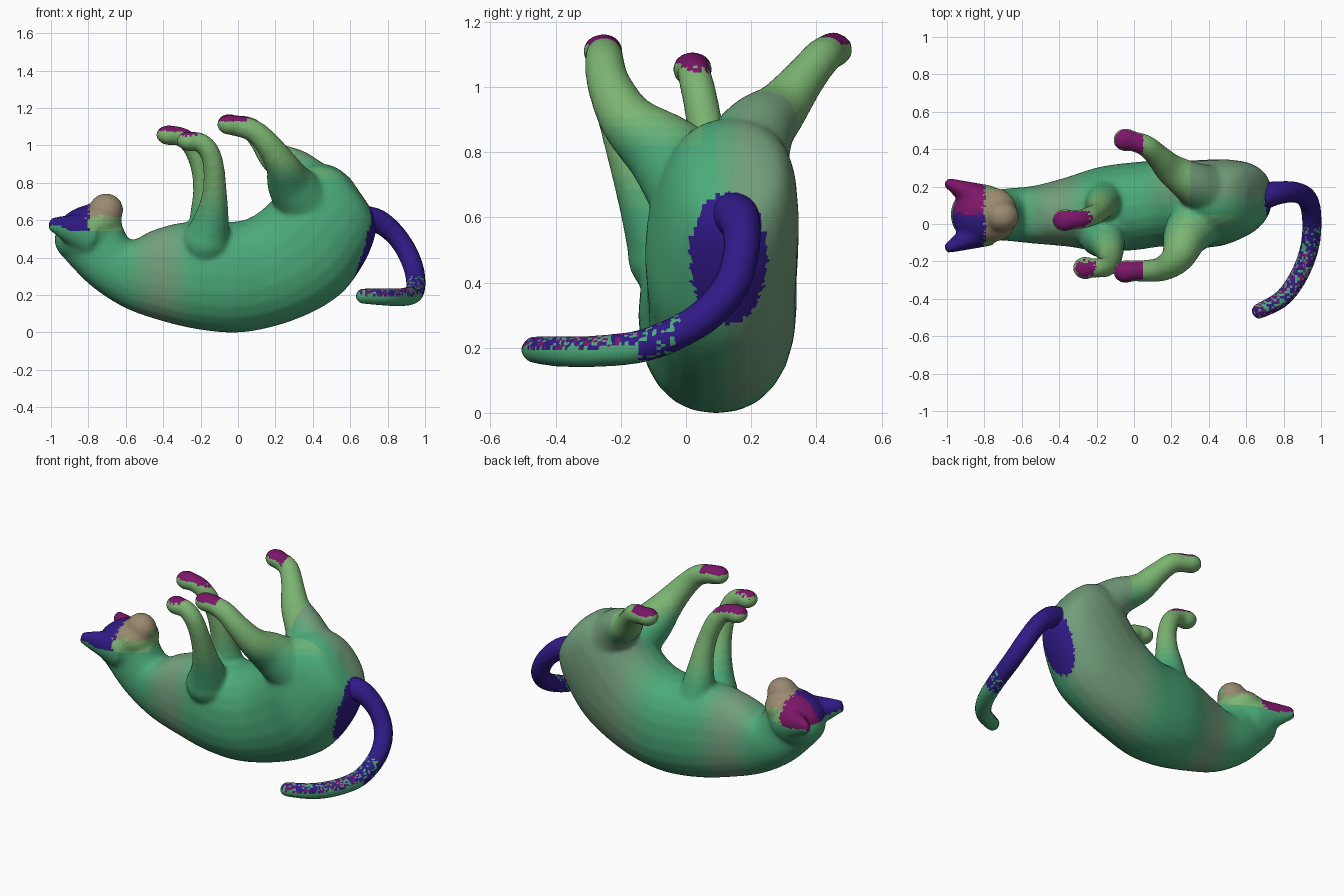
import bpy, bmesh, math, random
from mathutils import Vector, Matrix

if "Cube" in bpy.data.objects:
    bpy.data.objects.remove(bpy.data.objects["Cube"])

random.seed(4)
SIDES = 24


def spline(rows, steps=5):
    """Smooth curve through rows of numbers (Catmull-Rom)."""
    out = []
    for i in range(len(rows) - 1):
        quad = (rows[max(i - 1, 0)], rows[i], rows[i + 1], rows[min(i + 2, len(rows) - 1)])
        for s in range(steps):
            t = s / steps
            out.append([0.5 * (2 * b + (c - a) * t + (2 * a - 5 * b + 4 * c - d) * t * t
                               + (3 * b - a - 3 * c + d) * t ** 3) for a, b, c, d in zip(*quad)])
    return out + [list(rows[-1])]


def loft(bm, rings, power=1.0):
    """Closed skin over rings (centre, axis_u, axis_v); power < 1 is boxier."""
    def soft(x):
        return math.copysign(abs(x) ** power, x)
    loops = []
    for c, u, v in rings:
        angles = [2 * math.pi * k / SIDES for k in range(SIDES)]
        loops.append([bm.verts.new(c + u * soft(math.cos(a)) + v * soft(math.sin(a))) for a in angles])
    faces = [bm.faces.new(loops[0][::-1]), bm.faces.new(loops[-1])]
    for a, b in zip(loops, loops[1:]):
        for k in range(SIDES):
            j = (k + 1) % SIDES
            faces.append(bm.faces.new((a[k], a[j], b[j], b[k])))
    bmesh.ops.recalc_face_normals(bm, faces=faces)


def ball(bm, centre, size, tilt=0):
    m = Matrix.Translation(centre) @ Matrix.Rotation(tilt, 4, 'Y') @ Matrix.Diagonal((*size, 1))
    bmesh.ops.create_icosphere(bm, subdivisions=3, radius=1, matrix=m)


def limb(bm, rows):
    """Tapering tube through rows of x, y, z, radius with round ends."""
    pts = spline(rows)
    pos = [Vector(p[:3]) for p in pts]
    ref, rings = Vector((0.1, 1, 0.2)), []
    for i, p in enumerate(pos):
        t = (pos[min(i + 1, len(pos) - 1)] - pos[max(i - 1, 0)]).normalized()
        ref = (ref - t * ref.dot(t)).normalized()
        rings.append((p, ref * pts[i][3], t.cross(ref) * pts[i][3]))
    loft(bm, rings)
    for p in (pts[0], pts[-1]):
        ball(bm, p[:3], [p[3]] * 3)


COLOURS = {"green": (0.07, 0.40, 0.19), "grey_green": (0.17, 0.34, 0.20), "lime": (0.20, 0.46, 0.17),
           "indigo": (0.03, 0.01, 0.24), "magenta": (0.20, 0.008, 0.14), "tan": (0.32, 0.25, 0.16)}
# In-between tones for soft borders
for end in ("grey_green", "lime"):
    for k in (1, 2, 3):
        COLOURS[f"{end}_{k}"] = [a + (b - a) * k / 4 for a, b in zip(COLOURS["green"], COLOURS[end])]
NAMES = list(COLOURS)
MATS = []
for name, rgb in COLOURS.items():
    MATS.append(bpy.data.materials.new(name))
    MATS[-1].diffuse_color = (*rgb, 1)


def blend(end, t):
    k = max(0, min(4, round(t * 4)))
    return "green" if k == 0 else end if k == 4 else f"{end}_{k}"


def finish(name, bm, voxel, smooth, colour):
    """Fuse overlapping forms into one soft skin, then colour the patches."""
    raw = bpy.data.meshes.new(name + "_raw")
    bm.to_mesh(raw)
    bm.free()
    obj = bpy.data.objects.new(name, raw)
    bpy.context.collection.objects.link(obj)
    r = obj.modifiers.new("fuse", 'REMESH')
    r.mode, r.voxel_size = 'VOXEL', voxel
    s = obj.modifiers.new("soften", 'SMOOTH')
    s.factor, s.iterations = 0.5, smooth
    deps = bpy.context.evaluated_depsgraph_get()
    mesh = bpy.data.meshes.new_from_object(obj.evaluated_get(deps))
    obj.modifiers.clear()
    obj.data = mesh
    mesh.materials.clear()
    for m in MATS:
        mesh.materials.append(m)
    for f in mesh.polygons:
        f.material_index = NAMES.index(colour(f.center, f.normal))
        f.use_smooth = True
    return obj


# Torso: back point x,z / belly point x,z / centre y / half width
torso = [(-.92, .38, -.62, .57, .045, .13), (-.78, .24, -.57, .49, .05, .14),
         (-.60, .125, -.46, .54, .05, .155), (-.40, .055, -.32, .58, .065, .185),
         (-.20, .01, -.17, .59, .08, .225), (0, -.005, 0, .59, .095, .235),
         (.20, .03, .10, .63, .11, .23), (.40, .105, .19, .71, .11, .23),
         (.56, .21, .26, .80, .11, .235), (.67, .36, .33, .87, .125, .22),
         (.73, .50, .42, .90, .14, .19), (.735, .60, .52, .88, .15, .14),
         (.69, .69, .60, .82, .16, .06)]
bm = bmesh.new()
rings = []
for bx, bz, tx, tz, y, w in spline(torso):
    back, belly = Vector((bx, y, bz)), Vector((tx, y, tz))
    rings.append(((back + belly) / 2, (belly - back) / 2, Vector((0, w, 0))))
loft(bm, rings, .9)

# Head: skull, sloping face, cheeks, muzzle
ball(bm, (-.81, .05, .51), (.175, .16, .14), -.3)
ball(bm, (-.815, .045, .585), (.165, .14, .088), -.36)
ball(bm, (-.745, .05, .585), (.125, .145, .10))
ball(bm, (-.705, .04, .65), (.092, .085, .09))

# Ears
for side in (-1, 1):
    base, tip = Vector((-.80, .045 + side * .075, .52)), Vector((-1.005, .045 + side * .18, .58))
    d = (tip - base).normalized()
    u = Vector((0, 1, 0)) - d * d.y
    u.normalize()
    v = d.cross(u)
    loft(bm, [(base.lerp(tip, t), u * .095 * (1 - .75 * t), v * .12 * (1 - .72 * t))
              for t in (0, .25, .5, .75, 1)])

# Hind legs
limb(bm, [(.36, .04, .68, .16), (.28, -.06, .79, .125), (.235, -.175, .89, .088),
          (.16, -.235, 1.0, .068), (.08, -.25, 1.075, .06), (-.03, -.25, 1.105, .055)])
limb(bm, [(.40, .17, .76, .15), (.31, .22, .86, .115), (.20, .29, .93, .085),
          (.125, .365, 1.025, .065), (.06, .42, 1.09, .058), (-.03, .45, 1.105, .052)])

# Front legs
limb(bm, [(-.16, .12, .52, .11), (-.17, .105, .64, .085), (-.175, .085, .75, .066),
          (-.195, .06, .87, .056), (-.235, .04, .975, .054), (-.29, .025, 1.035, .052),
          (-.37, .02, 1.055, .05)])
limb(bm, [(-.17, -.05, .48, .13), (-.14, -.11, .61, .092), (-.125, -.165, .74, .066),
          (-.13, -.21, .88, .056), (-.155, -.23, .965, .054), (-.20, -.235, 1.01, .052),
          (-.26, -.235, 1.02, .05)])

# Paws
for p in ((-.045, -.255, 1.105), (-.045, .45, 1.11), (-.37, .02, 1.05), (-.26, -.235, 1.018)):
    ball(bm, p, (.068, .062, .054), .1)


def body_colour(c, n):
    jitter = random.uniform(-.015, .015)
    paw = (c.x < .05 and c.z > 1.115 + jitter) or (c.x < -.2 and c.z > 1.05 + jitter)
    if paw and n.z > .45:
        return "magenta"
    if c.x > .6 and math.hypot((c.y - .13) / .12, (c.z - .47) / .2) < 1 + jitter * 3:
        return "indigo"
    if c.x < -.62 and c.z > .54:
        if c.x > -.80 + jitter:
            return "tan" if c.z > .61 + jitter else "lime"
        if n.z > -.1:
            return "magenta" if c.y > .05 + jitter else "indigo"
    if c.z > .6 and c.x < .05:
        return blend("lime", (c.z - .6) / .2)
    if c.z > .8 and (c.x < .3 or c.y < .05):
        return blend("lime", (c.z - .8) / .12)
    if c.x < -.2:
        return blend("grey_green", 1.2 - abs(c.x + .42) / .15)
    return blend("grey_green", min((c.x - .05) / .2, (c.y - .08) / .1))


body = finish("cat_body", bm, .014, 5, body_colour)

# Tail
bm = bmesh.new()
limb(bm, [(.66, .14, .60, .08), (.76, .165, .585, .064), (.86, .17, .495, .056),
          (.925, .135, .38, .055), (.95, .04, .28, .053), (.94, -.12, .205, .051),
          (.88, -.28, .185, .049), (.79, -.40, .185, .047), (.67, -.465, .19, .042)])


def tail_colour(c, n):
    spots = random.random()
    if c.y > -.02:
        return "indigo"
    if c.y > -.14:
        return "green" if spots < .25 else "indigo"
    return ("magenta" if spots < .6 else "indigo") if n.z > .15 and spots > .3 else "green"


tail = finish("tail", bm, .014, 3, tail_colour)

# Rest the back on the floor
low = min(v.co.z for v in body.data.vertices)
for o in (body, tail):
    o.data.transform(Matrix.Translation((0, 0, -low)))

for m in bpy.data.materials:
    if m.users and not m.is_grease_pencil:
        m.use_nodes = True
        m.node_tree.nodes["Principled BSDF"].inputs["Base Color"].default_value = m.diffuse_color
